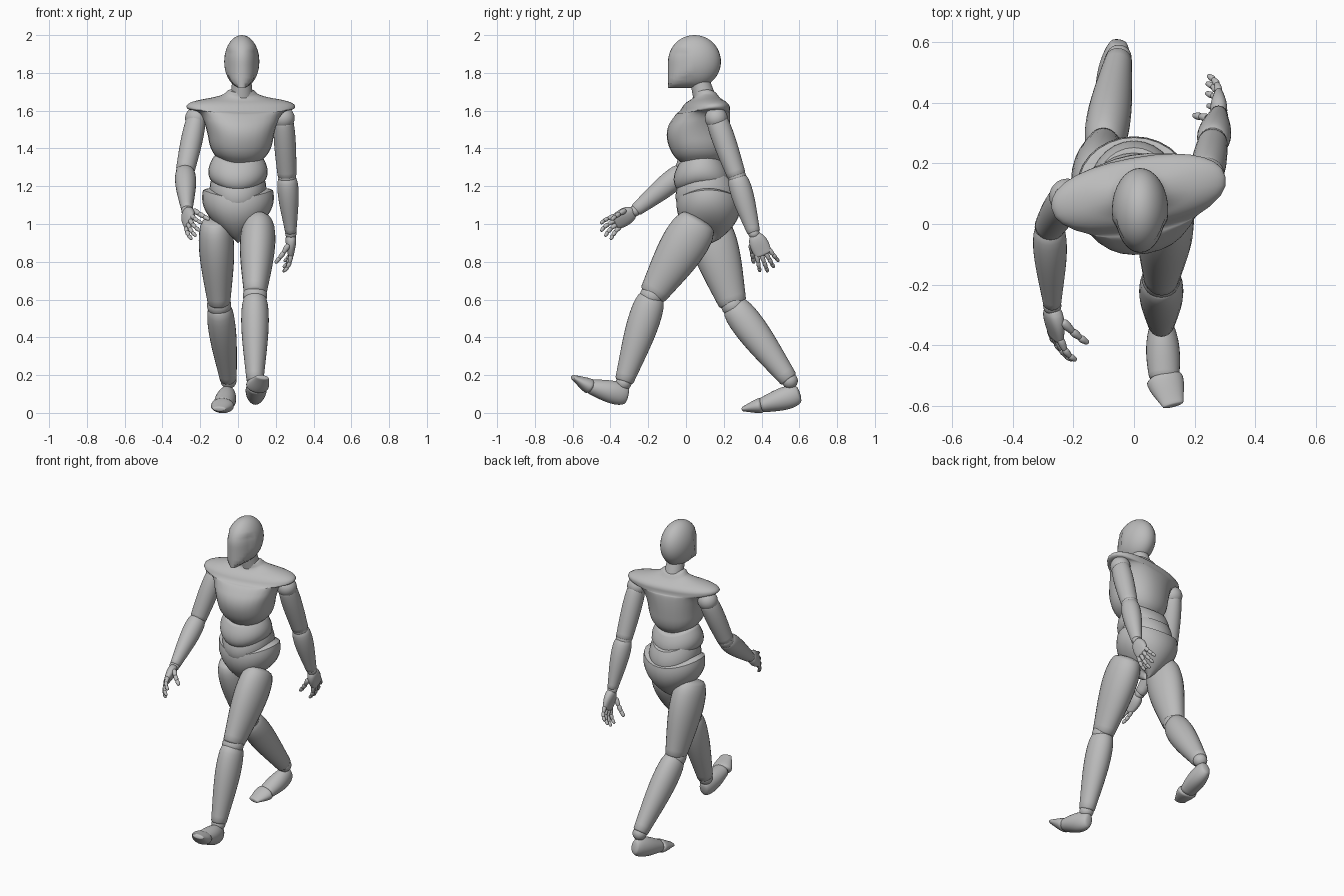
import bpy, bmesh, math
from mathutils import Vector, Matrix

if "Cube" in bpy.data.objects:
    bpy.data.objects.remove(bpy.data.objects["Cube"], do_unlink=True)

side_axis, up_axis = Vector((1, 0, 0)), Vector((0, 0, 1))
grey = bpy.data.materials.new("matte grey")
grey.use_nodes = True
colour = (.5, .5, .5, 1)
grey.diffuse_color = colour
grey.node_tree.nodes["Principled BSDF"].inputs["Base Color"].default_value = colour


def finish(name, bm):
    bmesh.ops.recalc_face_normals(bm, faces=bm.faces)
    mesh = bpy.data.meshes.new(name)
    bm.to_mesh(mesh)
    bm.free()
    mesh.materials.append(grey)
    mesh.shade_smooth()
    mesh.set_sharp_from_angle(angle=math.radians(40))
    part = bpy.data.objects.new(name, mesh)
    bpy.context.collection.objects.link(part)


def sphere(radius, centre):
    bm = bmesh.new()
    bmesh.ops.create_uvsphere(bm, u_segments=32, v_segments=24, radius=radius,
                              matrix=Matrix.Translation(centre))
    return bm


def signed_power(value, exponent):
    return math.copysign(abs(value) ** exponent, value)


def loft(name, *chains, side=side_axis, normal=None, sag=0, squareness=1, dome=.35, sides=28):
    """Skin oval rings (centre, width, depth) along each chain; close the ends with low domes."""
    bm = bmesh.new()
    for chain in chains:
        tangent = normal or (chain[-1][0] - chain[0][0]).normalized()
        across = (side - tangent * side.dot(tangent)).normalized()
        forward = tangent.cross(across)

        def end_cap(ring, direction):
            centre, width, depth = ring
            height = min(width, depth) * dome * direction
            return [(centre + tangent * height * math.sin(a), width * math.cos(a), depth * math.cos(a))
                    for a in (.5, 1, 1.4)]

        rings = []
        for centre, width, depth in end_cap(chain[0], -1)[::-1] + chain + end_cap(chain[-1], 1):
            ring = []
            for k in range(sides):
                angle = math.tau * k / sides
                offset = (across * width * signed_power(math.cos(angle), squareness)
                          + forward * depth * signed_power(math.sin(angle), squareness)
                          + tangent * sag * math.cos(2 * angle))
                ring.append(bm.verts.new(centre + offset))
            rings.append(ring)
        for lower, upper in zip(rings, rings[1:]):
            for k in range(sides):
                bm.faces.new((lower[k - 1], lower[k], upper[k], upper[k - 1]))
        bm.faces.new(rings[0])
        bm.faces.new(rings[-1])
    finish(name, bm)


def taper(start, end, start_size, end_size, bulge=0, steps=14):
    """Rings between two points, swelling towards the nearer end like a muscle."""
    chain = []
    for i in range(steps + 1):
        t = i / steps
        width, depth = Vector(start_size).lerp(Vector(end_size), t) * (1 + bulge * math.sin(math.pi * t ** .7))
        chain.append((start.lerp(end, t), width, depth))
    return chain


def barrel(name, base, height, width, depth, first_angle, last_angle, steps=14):
    """Torso band whose outline follows part of a sine wave."""
    chain = []
    for i in range(steps + 1):
        t = i / steps
        scale = math.sin(first_angle + (last_angle - first_angle) * t ** .8)
        chain.append((Vector(base) + up_axis * height * t, width * scale, depth * scale))
    loft(name, chain, normal=up_axis, sag=.02, dome=.1)


def rounded(points, passes=3):
    """Cut corners off a profile until it runs smoothly."""
    points = [Vector(p) for p in points]
    for _ in range(passes):
        middle = [p.lerp(q, t) for p, q in zip(points, points[1:]) for t in (.25, .75)]
        points = [points[0]] + middle + [points[-1]]
    return points


# Hips and waist
barrel("pelvis", (0, .12, .92), .24, .19, .17, .1, 1.8)
barrel("lower_abdomen", (0, .11, 1.1), .15, .15, .165, 1, 2.1)
barrel("upper_abdomen", (0, .085, 1.2), .14, .157, .15, 1, 2.2)

# Chest with overhanging shoulders, turned with the arm swing; each row is height, centre, width, depth
chest = rounded([(1.32, .08, .1, .09), (1.38, .07, .16, .15), (1.5, .06, .18, .17), (1.59, .09, .22, .14),
                 (1.6, .1, .3, .12), (1.64, .11, .28, .11), (1.67, .11, .1, .07), (1.7, .1, .07, .06)])
loft("chest", [(Vector((.015, y, z)), width, depth) for z, y, width, depth in chest],
     normal=up_axis, side=Vector((1, .18, 0)), sag=.008, squareness=.9, dome=.1)
loft("neck", taper(Vector((.02, .1, 1.66)), Vector((.02, .07, 1.77)), (.06, .06), (.05, .05)))

# Head: a ball pulled out to a sharp chin, with a narrower stepped-in face
head = sphere(1, (0, 0, 0))
for v in head.verts:
    x, y, z = v.co
    if y < 0 and z < 0:
        stretch = math.hypot(y, z) / max(-y, -z)
        y, z = y * stretch, z * stretch
    if y < -.3 and z < .4:
        x *= .9
    v.co = (.02 + x * .093, .045 + y * .14, 1.86 + z * .14)
finish("head", head)

# Pose: the left leg and right arm swing forward
pose = {
    "left": dict(shoulder=(.24, .16, 1.56), elbow=(.26, .27, 1.25), wrist=(.28, .36, .95),
                 hip=(.11, .07, 1.02), knee=(.09, -.18, .62), ankle=(.09, -.33, .16),
                 heel=(.09, -.31, .09), ball=(.1, -.51, .14), toe=(.13, -.6, .19)),
    "right": dict(shoulder=(-.22, .09, 1.56), elbow=(-.28, -.01, 1.28), wrist=(-.27, -.27, 1.07),
                  hip=(-.12, .11, 1.02), knee=(-.1, .25, .57), ankle=(-.05, .55, .17),
                  heel=(-.05, .6, .1), ball=(-.08, .4, .04), toe=(-.1, .3, .02)),
}
# Body part: first joint, last joint, first size, last size, bulge
limbs = {
    "upper_arm": ("shoulder", "elbow", (.05, .055), (.05, .05), .15),
    "forearm": ("elbow", "wrist", (.048, .05), (.03, .035), .3),
    "thigh": ("hip", "knee", (.075, .1), (.06, .075), .33),
    "shin": ("knee", "ankle", (.06, .07), (.045, .05), .32),
    "foot": ("heel", "ball", (.03, .045), (.05, .04), .4),
    "toes": ("ball", "toe", (.06, .04), (.035, .013), .1),
}
joint_sizes = dict(shoulder=.06, elbow=.048, wrist=.03, knee=.064, ankle=.042)


def hand(label, wrist, along, thumbward, mirror):
    along = Vector(along).normalized()
    across = Vector(thumbward)
    across = (across - along * across.dot(along)).normalized()
    inward = along.cross(across) * mirror

    def finger(name, start, heading, bend, length, radius):
        heading = heading.normalized()
        chains, angle = [], .15
        for share in (.42, .32, .26):
            step = (heading * math.cos(angle) + inward * math.sin(angle)) * length * share
            chains.append(taper(start + step * .08, start + step * .92, (radius, radius),
                                (radius * .8, radius * .8), .15, 4))
            start, angle, radius = start + step, angle + bend, radius * .9
        loft(f"{label}_{name}", *chains, side=across, dome=.7, sides=12)

    # Palm, four fanned fingers and the thumb
    loft(label + "_palm", taper(wrist + along * .015, wrist + along * .12, (.033, .024), (.045, .016), .3),
         side=across, dome=.5, squareness=.85)
    for i, name in enumerate(("index", "middle", "ring", "little")):
        reach = abs(i - 1.3)
        spread = across * (.036 - .024 * i)
        finger(name + "_finger", wrist + along * (.12 - reach * .006) + spread,
               along + spread * 7, .3, .11 - reach * .012, .012)
    finger("thumb", wrist + along * .05 + across * .04 + inward * .015,
           along + across * .3 + inward * .45, .12, .105, .014)


for label, joints in pose.items():
    joints = {joint: Vector(place) for joint, place in joints.items()}
    for part, (first, last, first_size, last_size, bulge) in limbs.items():
        start, end = joints[first], joints[last]
        loft(f"{label}_{part}", taper(start.lerp(end, .03), start.lerp(end, .97), first_size, last_size, bulge))
    for joint, radius in joint_sizes.items():
        finish(f"{label}_{joint}_joint", sphere(radius, joints[joint]))

hand("left", Vector(pose["left"]["wrist"]), (0, .42, -.9), (0, -.9, -.42), 1)
hand("right", Vector(pose["right"]["wrist"]), (.1, -.85, -.5), (.45, -.4, .8), -1)
